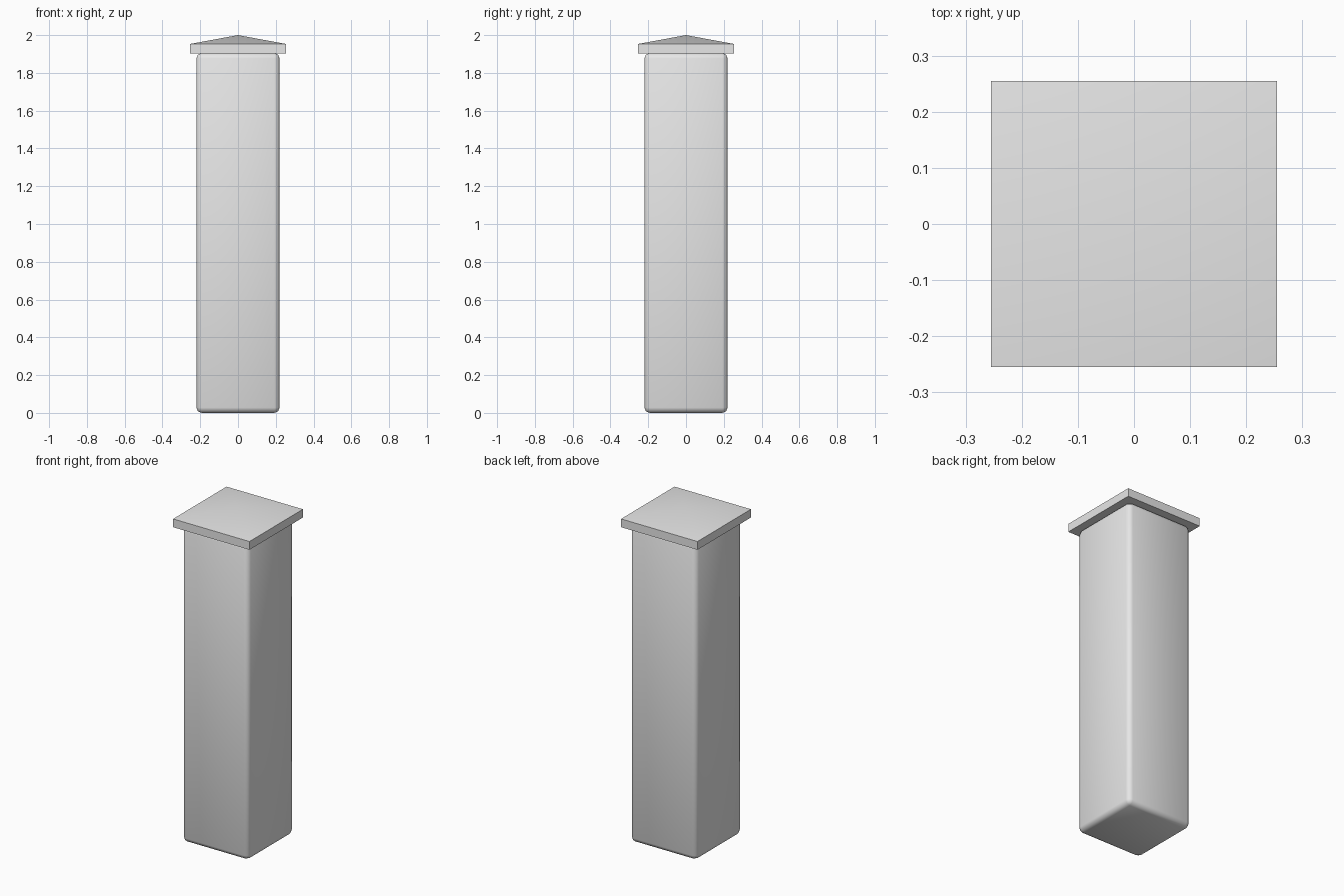
import bpy
import bmesh

old = bpy.data.objects.get("Cube")
if old:
    bpy.data.objects.remove(old, do_unlink=True)

POST_HALF, CAP_HALF = 0.22, 0.255
CAP_BOTTOM, CAP_TOP, PEAK = 1.903, 1.953, 2.0

# Plain grey stone
stone = bpy.data.materials.new("grey_stone")
stone.use_nodes = True
colour = (0.8, 0.8, 0.8, 1)
stone.diffuse_color = colour
stone.node_tree.nodes["Principled BSDF"].inputs["Base Color"].default_value = colour


def box(bm, half, low, high):
    """Add a square block spanning low to high."""
    verts = bmesh.ops.create_cube(bm, size=2)["verts"]
    for v in verts:
        v.co.x *= half
        v.co.y *= half
        v.co.z = high if v.co.z > 0 else low


def finish(bm, name):
    mesh = bpy.data.meshes.new(name)
    bm.normal_update()
    bm.to_mesh(mesh)
    bm.free()
    mesh.materials.append(stone)
    obj = bpy.data.objects.new(name, mesh)
    bpy.context.collection.objects.link(obj)
    bpy.ops.object.select_all(action="DESELECT")
    obj.select_set(True)
    bpy.context.view_layer.objects.active = obj
    return obj


# Post with rounded edges
bm = bmesh.new()
box(bm, POST_HALF, 0, CAP_BOTTOM + 0.002)
bmesh.ops.bevel(bm, geom=bm.edges[:], offset=0.028, segments=2,
                profile=0.5, affect="EDGES")
finish(bm, "post")
bpy.ops.object.shade_smooth()

# Overhanging cap with a shallow pyramid top
bm = bmesh.new()
box(bm, CAP_HALF, CAP_BOTTOM, CAP_TOP)
bm.normal_update()
top = max(bm.faces, key=lambda f: f.calc_center_median().z)
peak = bmesh.ops.poke(bm, faces=[top])["verts"][0]
peak.co.z = PEAK
finish(bm, "cap")
bpy.ops.object.shade_smooth_by_angle()
